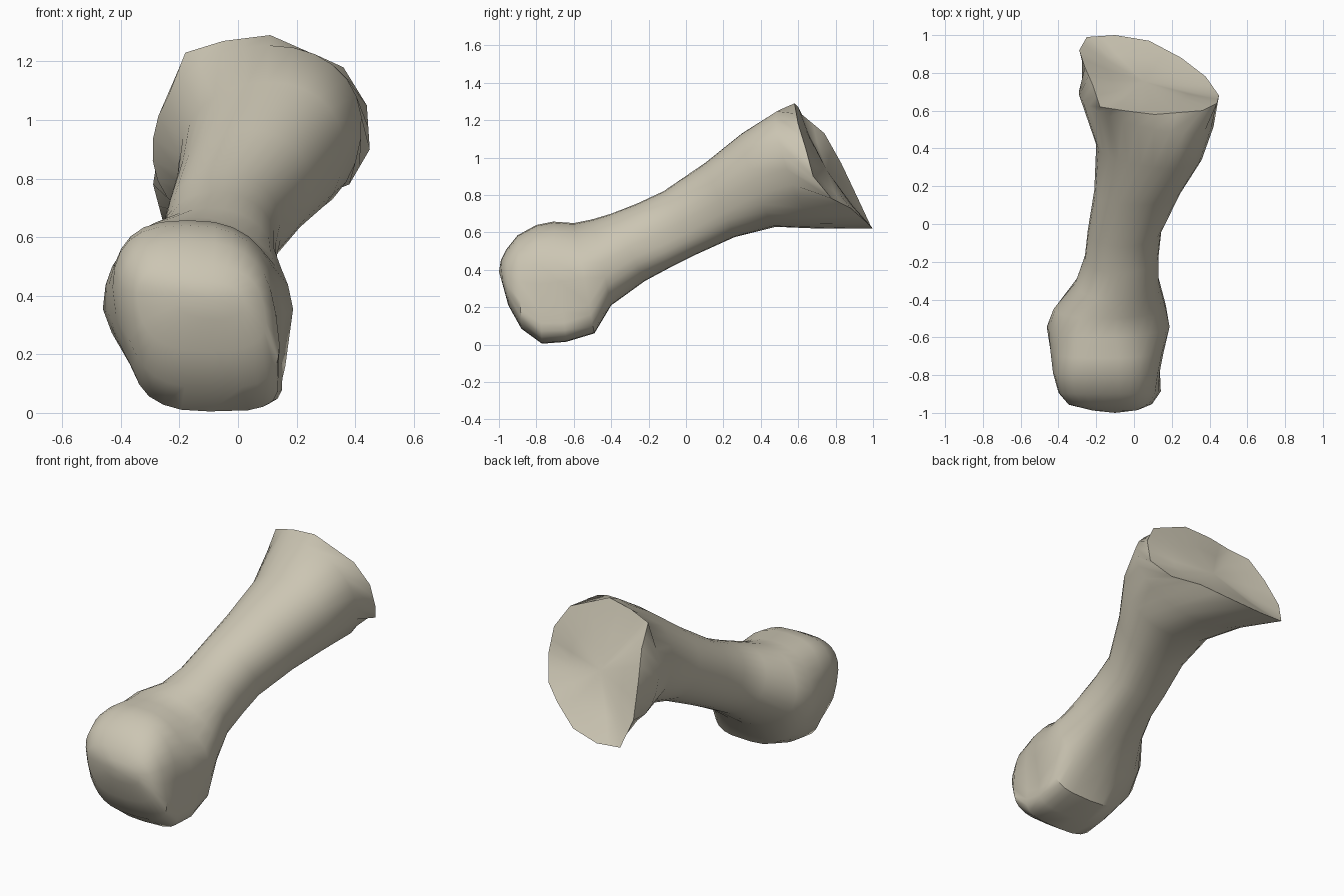
import bpy
import bmesh
from math import sin, cos, pi, copysign, radians
from mathutils import Vector

SIDES = 28

cube = bpy.data.objects.get("Cube")
if cube:
    bpy.data.objects.remove(cube, do_unlink=True)

# One bone colour
ivory = bpy.data.materials.new("warm ivory")
ivory.use_nodes = True
ivory.diffuse_color = (0.6, 0.56, 0.45, 1)
ivory.node_tree.nodes["Principled BSDF"].inputs["Base Color"].default_value = ivory.diffuse_color


def soft_power(value, power):
    """Signed power, used to make a rounded-box cross-section."""
    return copysign(abs(value) ** power, value)


def section(top, bottom, sides, skew, power, corner, yaw=0):
    """Ring between a top and a bottom (y, z) point; the lower left
    quarter of the bone has its own squareness, corner."""
    top, bottom = Vector(top), Vector(bottom)
    middle, half = (top + bottom) / 2, (top - bottom) / 2
    centre, width = (sides[0] + sides[1]) / 2, (sides[1] - sides[0]) / 2
    ring = []
    for i in range(SIDES):
        angle = 2 * pi * i / SIDES
        square = corner if pi / 2 < angle < pi else power
        up = soft_power(cos(angle), square)
        across = soft_power(sin(angle), square)
        y, z = middle + half * up
        ring.append(Vector((centre + width * across + skew * up, y - yaw * across, z)))
    return ring


# Rounded head: top, bottom, side limits, sideways lean, roundness, corner
head = [
    ((-.99, .45), (-.98, .32), (-.22, .02), -.02, .9, .9),
    ((-.96, .51), (-.95, .21), (-.34, .09), -.03, .75, .75),
    ((-.90, .585), (-.88, .085), (-.39, .13), -.04, .7, .6),
    ((-.80, .64), (-.77, .005), (-.42, .145), -.04, .72, .5),
    ((-.71, .658), (-.64, .015), (-.42, .155), -.04, .76, .45),
    ((-.60, .65), (-.49, .06), (-.42, .15), -.04, .85, .5),
    ((-.50, .67), (-.40, .21), (-.41, .14), -.03, .95, .7),
]

# Narrow shaft that flares toward the base
shaft = [
    ((-.40, .70), (-.22, .34), (-.31, .13), -.01, .95, .75),
    ((-.26, .755), (-.08, .415), (-.26, .13), -.01, .95, .7),
    ((-.12, .82), (.05, .48), (-.245, .145), -.01, .95, .7),
    ((.10, .97), (.26, .575), (-.21, .25), 0, .95, .75),
    ((.30, 1.13), (.48, .63), (-.20, .36), .02, .95, .8, .03),
    ((.50, 1.255), (.72, .62), (-.29, .42), .04, .95, .9, .07),
]

# Slanted, uneven rim of the base joint
corners = [
    (.11, .58, 1.29), (.36, .6, 1.18), (.44, .64, 1.05), (.45, .68, .9),
    (.38, .78, .78), (.25, .88, .73), (.08, .97, .65), (-.1, 1, .62),
    (-.25, .99, .63), (-.29, .92, .78), (-.26, .83, .97), (-.22, .74, 1.13),
    (-.18, .62, 1.23), (-.05, .6, 1.27),
]
corners = [Vector(p) for p in corners]
rim = []
for i, p in enumerate(corners):
    rim += [p, p.lerp(corners[(i + 1) % len(corners)], .5)]

# Knobs and hollows on the flanks: side, (y, z), radius, outward push
flank_shapes = [
    (1, (-.53, .40), .20, .05),
    (-1, (-.56, .35), .22, .045),
    (1, (-.72, .20), .17, -.05),
    (-1, (-.75, .20), .15, -.03),
]
head_rings = [section(*s) for s in head]
for side, spot, radius, push in flank_shapes:
    for p in [p for ring in head_rings for p in ring]:
        offset = side * (p.x + .14)
        if offset > .15:
            reach = max(0, 1 - (p.yz - Vector(spot)).length / radius)
            p.x += side * push * reach

# Shallow dished joint face inside the rim
face_centre = sum(rim, Vector()) / SIDES
dish = Vector((0, -.02, -.012))
dish_ring = [face_centre.lerp(p, .6) + dish * .8 for p in rim]
rings = head_rings + [section(*s) for s in shaft] + [rim, dish_ring]

# Skin the rings and close both ends
bm = bmesh.new()
loops = [[bm.verts.new(p) for p in ring] for ring in rings]


def close_end(loop, point):
    tip = bm.verts.new(point)
    for i in range(SIDES):
        bm.faces.new((loop[i], loop[(i + 1) % SIDES], tip))


for a, b in zip(loops, loops[1:]):
    for i in range(SIDES):
        j = (i + 1) % SIDES
        bm.faces.new((a[i], a[j], b[j], b[i]))
close_end(loops[0], (-.1, -1, .39))
close_end(loops[-1], face_centre + dish)
bmesh.ops.recalc_face_normals(bm, faces=bm.faces)

mesh = bpy.data.meshes.new("foot_bone")
bm.to_mesh(mesh)
bm.free()
mesh.materials.append(ivory)
bone = bpy.data.objects.new("foot_bone", mesh)
bpy.context.collection.objects.link(bone)

# Smooth surface with a crisp joint rim
bpy.ops.object.select_all(action="DESELECT")
bone.select_set(True)
bpy.context.view_layer.objects.active = bone
bpy.ops.object.shade_smooth_by_angle(angle=radians(40))
